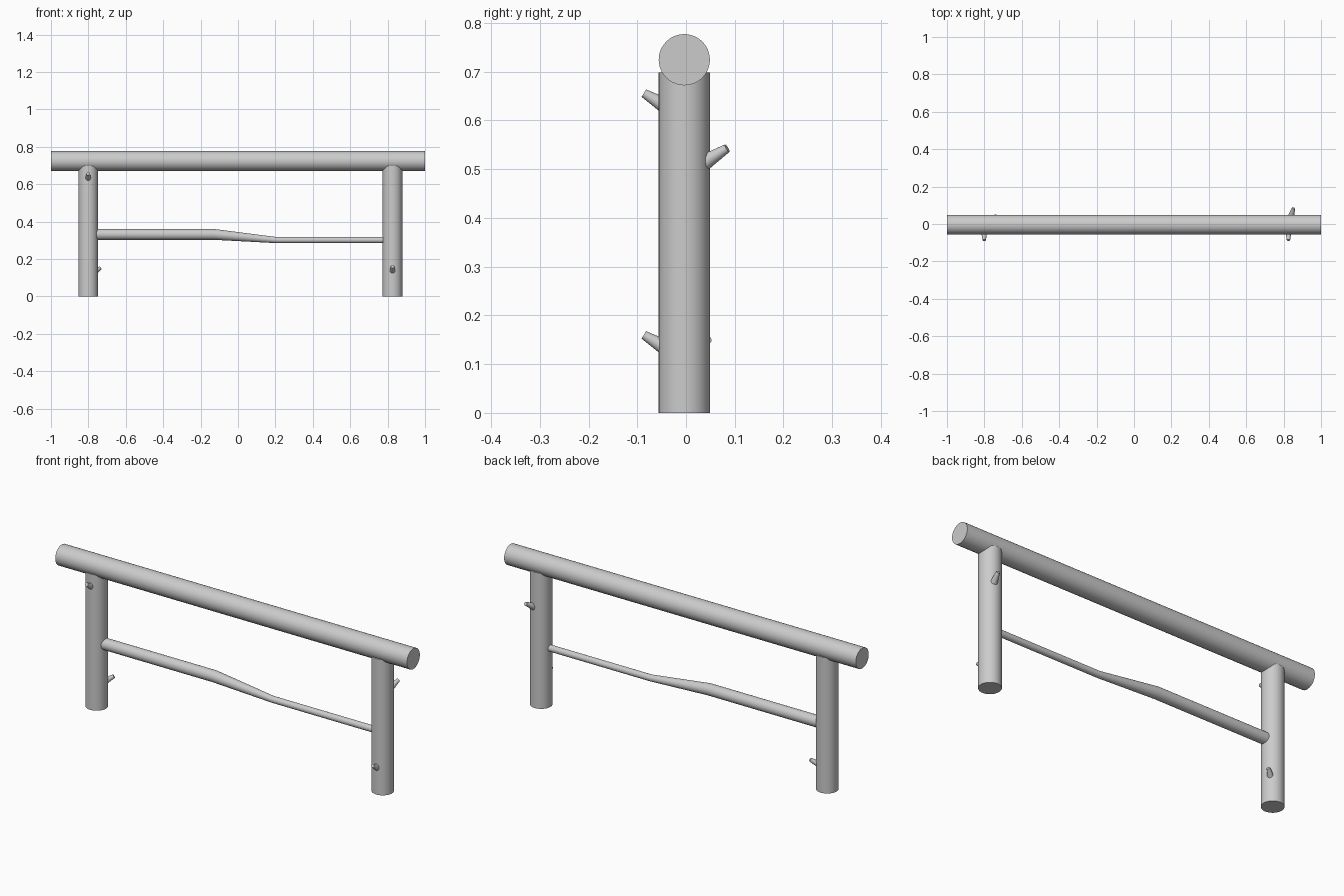
import bpy, bmesh, math
from mathutils import Vector

if "Cube" in bpy.data.objects:
    bpy.data.objects.remove(bpy.data.objects["Cube"])

Y0 = -0.0035   # common centre line of the logs
R = 0.0525     # log radius


def log(name, points, radii, sides=48):
    """Round log: rings across the overall axis, skinned and capped."""
    pts = [Vector(p) for p in points]
    turn = (pts[-1] - pts[0]).to_track_quat('Z', 'Y')
    bm = bmesh.new()
    rings = []
    for p, r in zip(pts, radii):
        ring = []
        for i in range(sides):
            a = 2 * math.pi * i / sides
            ring.append(bm.verts.new(p + turn @ Vector((r * math.cos(a), r * math.sin(a), 0))))
        rings.append(ring)
    for lo, hi in zip(rings, rings[1:]):
        for i in range(sides):
            j = (i + 1) % sides
            bm.faces.new((lo[i], lo[j], hi[j], hi[i]))
    bm.faces.new(rings[0][::-1])
    bm.faces.new(rings[-1])
    mesh = bpy.data.meshes.new(name)
    bm.to_mesh(mesh)
    bm.free()
    ob = bpy.data.objects.new(name, mesh)
    bpy.context.collection.objects.link(ob)
    bpy.ops.object.select_all(action='DESELECT')
    ob.select_set(True)
    bpy.context.view_layer.objects.active = ob
    bpy.ops.object.shade_smooth_by_angle(angle=math.radians(40))
    return ob


def twig(name, post_x, azimuth, tip_z, reach=0.083):
    """Short tapered branch stub rising outward from a post."""
    a = math.radians(azimuth)
    out = Vector((math.cos(a), math.sin(a), 0))
    axis = Vector((post_x, Y0, 0))
    start = reach - 0.047
    slope = 0.6
    log(name, [axis + out * start + Vector((0, 0, tip_z - slope * 0.047)),
               axis + out * reach + Vector((0, 0, tip_z))], [0.0165, 0.009], 20)


LEFT, RIGHT = -0.801, 0.826

# Top beam
log("top_beam", [(-1, Y0, 0.7245), (1, Y0, 0.7245)], [R, R])

# Posts
for side, x in (("left", LEFT), ("right", RIGHT)):
    log(side + "_post", [(x, Y0, 0), (x, Y0, 0.698)], [R, R])

# Crooked lower rail, thick on the left and thin on the right
log("lower_rail",
    [(LEFT, Y0, 0.332), (-0.13, Y0, 0.332), (0.2, Y0, 0.302), (RIGHT, Y0, 0.302)],
    [0.029, 0.029, 0.0165, 0.0165], 32)

# Branch stubs
twig("left_front_stub", LEFT, -90, 0.656)
twig("left_back_stub", LEFT, 37, 0.152, 0.08)
twig("right_front_stub", RIGHT, -90, 0.160)
twig("right_back_stub", RIGHT, 73, 0.543, 0.092)
